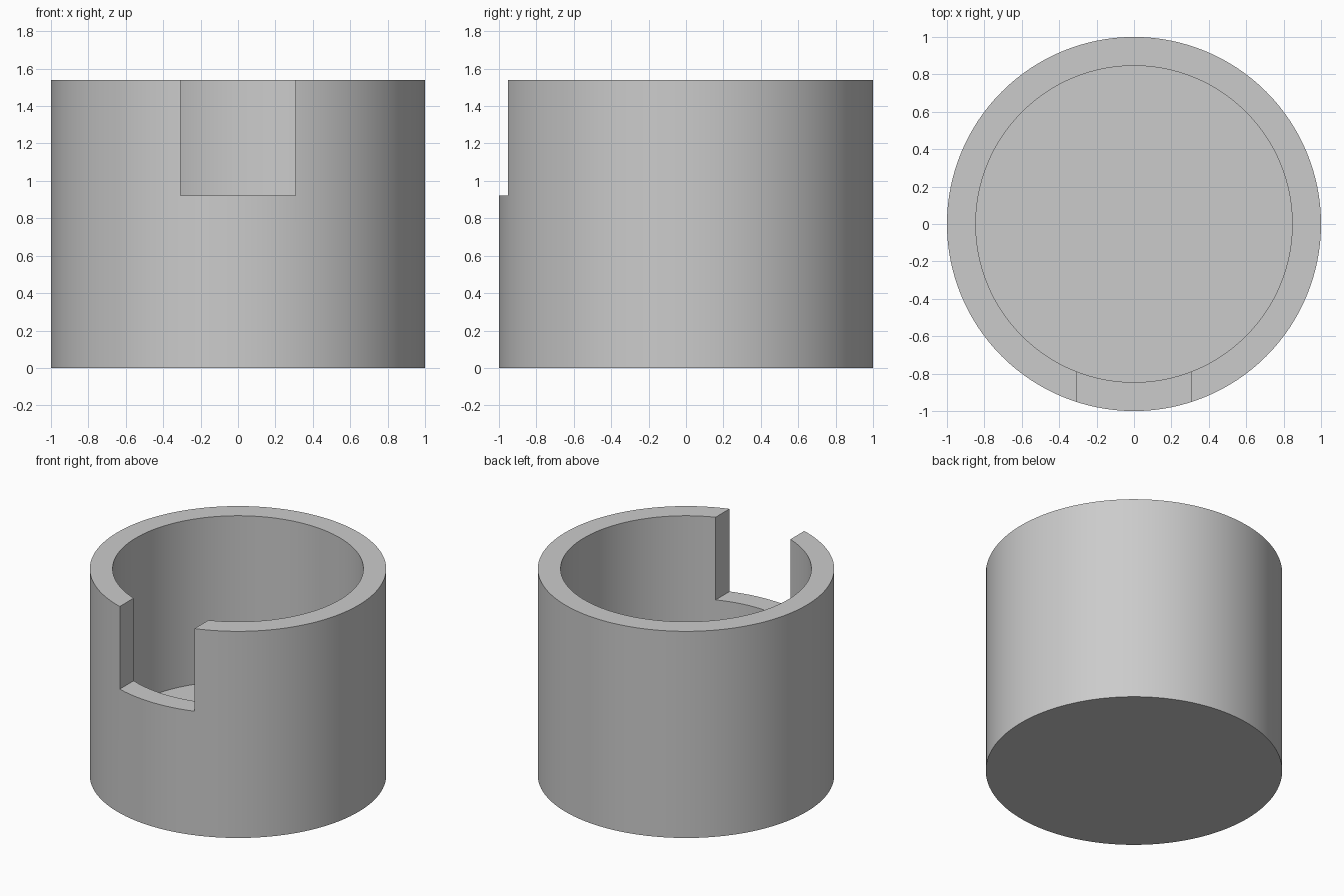
import bpy
import math

if "Cube" in bpy.data.objects:
    bpy.data.objects.remove(bpy.data.objects["Cube"], do_unlink=True)

UNIT = 1 / 6.5          # outer radius is 6.5 units
HEIGHT = 10 * UNIT
FLOOR = 2 * UNIT
INNER = 5.5 * UNIT
SLOT_BASE = 6 * UNIT
SLOT_WIDTH = 4 * UNIT
OVER = 0.2              # how far cutters stick out


def cylinder(name, radius, bottom, top):
    bpy.ops.mesh.primitive_cylinder_add(
        vertices=128, radius=radius, depth=top - bottom,
        location=(0, 0, (bottom + top) / 2))
    obj = bpy.context.object
    obj.name = name
    return obj


def cut(body, cutter):
    mod = body.modifiers.new("cut", 'BOOLEAN')
    mod.operation = 'DIFFERENCE'
    mod.solver = 'EXACT'
    mod.object = cutter
    bpy.context.view_layer.objects.active = body
    bpy.ops.object.modifier_apply(modifier=mod.name)
    bpy.data.objects.remove(cutter, do_unlink=True)


# Solid cup body
cup = cylinder("cup", 1, 0, HEIGHT)

# Hollow inside above the floor
cut(cup, cylinder("cavity_cutter", INNER, FLOOR, HEIGHT + OVER))

# Square slot through the front wall
slot_top = HEIGHT + OVER
bpy.ops.mesh.primitive_cube_add(
    size=1, location=(0, -0.8, (SLOT_BASE + slot_top) / 2))
slot = bpy.context.object
slot.name = "slot_cutter"
slot.scale = (SLOT_WIDTH, 0.8, slot_top - SLOT_BASE)
bpy.context.view_layer.update()
cut(cup, slot)

# Plain grey finish
grey = bpy.data.materials.new("plain grey")
grey.use_nodes = True
colour = (0.6, 0.6, 0.6, 1)
grey.diffuse_color = colour
grey.node_tree.nodes["Principled BSDF"].inputs["Base Color"].default_value = colour
cup.data.materials.clear()
cup.data.materials.append(grey)

# Smooth round walls with sharp rims
bpy.ops.object.select_all(action='DESELECT')
cup.select_set(True)
bpy.context.view_layer.objects.active = cup
bpy.ops.object.shade_smooth_by_angle(angle=math.radians(30))
